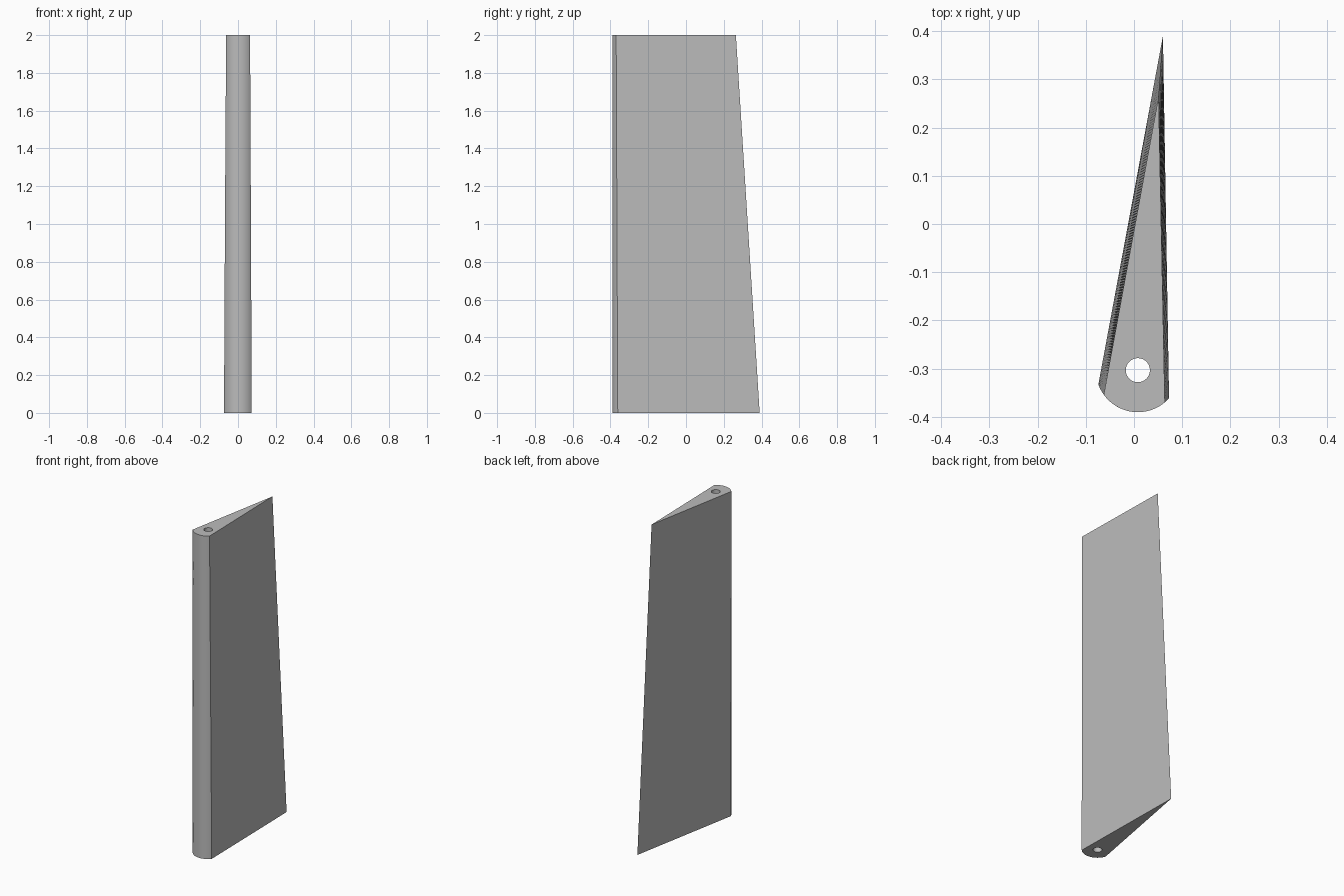
import bpy, bmesh
from math import cos, sin, atan2, pi, radians

if "Cube" in bpy.data.objects:
    bpy.data.objects.remove(bpy.data.objects["Cube"], do_unlink=True)

HEIGHT, LAYERS, ARC, HOLE = 2.0, 16, 24, 32
CX, CY = 0.008, -0.303        # pivot axis
NOSE_R, HOLE_R = 0.087, 0.025


def material(name, colour):
    mat = bpy.data.materials.new(name)
    mat.use_nodes = True
    mat.diffuse_color = colour
    mat.node_tree.nodes["Principled BSDF"].inputs["Base Color"].default_value = colour
    return mat


def corner_angle(x, y):
    """Angle of a nose corner around the pivot axis, from 0 to a full turn."""
    return atan2(y - CY, x - CX) % (2 * pi)


def lerp(a, b, t):
    return a + (b - a) * t


# Nose corners and trailing edge at the root and at the tip
left = corner_angle(-0.0755, -0.333), corner_angle(-0.063, -0.354)
right = corner_angle(0.0735, -0.362), corner_angle(0.065, -0.371)
trail_x, trail_y = (0.06, 0.051), (0.39, 0.264)


def section(t):
    """Rounded nose running into a sharp trailing edge."""
    a, b = lerp(*left, t), lerp(*right, t)
    pts = []
    for i in range(ARC + 1):
        ang = lerp(a, b, i / ARC)
        pts.append((CX + NOSE_R * cos(ang), CY + NOSE_R * sin(ang)))
    pts.append((lerp(*trail_x, t), lerp(*trail_y, t)))
    return pts


def ring(bm, pts, z):
    return [bm.verts.new((x, y, z)) for x, y in pts]


def bridge(bm, lower, upper):
    n = len(lower)
    for i in range(n):
        j = (i + 1) % n
        bm.faces.new((lower[i], lower[j], upper[j], upper[i]))


def loop_edges(bm, verts):
    return [bm.edges.get((v, verts[i - 1])) for i, v in enumerate(verts)]


bm = bmesh.new()

# Tapered skin
rings = [ring(bm, section(k / LAYERS), HEIGHT * k / LAYERS) for k in range(LAYERS + 1)]
for lower, upper in zip(rings, rings[1:]):
    bridge(bm, lower, upper)

# Pivot bore through the full height
circle = [(CX + HOLE_R * cos(2 * pi * i / HOLE), CY + HOLE_R * sin(2 * pi * i / HOLE))
          for i in range(HOLE)]
bores = [ring(bm, circle, z) for z in (0, HEIGHT)]
bridge(bm, *bores)

# Flat ends around the bore
for outer, inner in ((rings[0], bores[0]), (rings[-1], bores[1])):
    bmesh.ops.triangle_fill(bm, use_beauty=True,
                            edges=loop_edges(bm, outer) + loop_edges(bm, inner))
bmesh.ops.recalc_face_normals(bm, faces=bm.faces)

mesh = bpy.data.meshes.new("fin_blade")
bm.to_mesh(mesh)
bm.free()
mesh.materials.append(material("light grey", (0.5, 0.5, 0.5, 1)))
fin = bpy.data.objects.new("fin_blade", mesh)
bpy.context.collection.objects.link(fin)
bpy.context.view_layer.objects.active = fin
fin.select_set(True)
bpy.ops.object.shade_smooth_by_angle(angle=radians(30))
